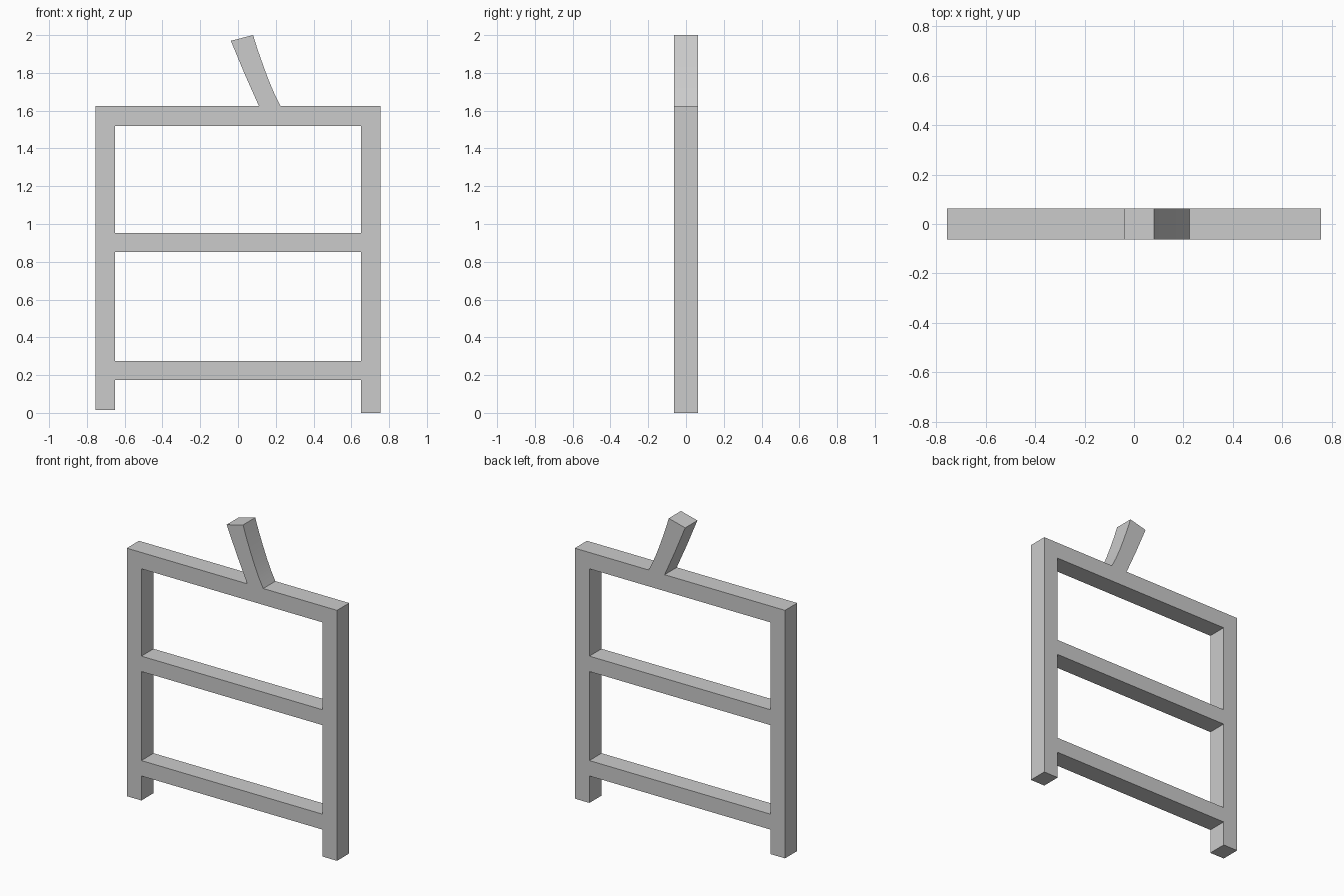
import bpy

cube = bpy.data.objects.get("Cube")
if cube:
    bpy.data.objects.remove(cube, do_unlink=True)

# Plain grey material
grey = bpy.data.materials.new("plain_grey")
grey.use_nodes = True
colour = (0.6, 0.6, 0.6, 1)
grey.diffuse_color = colour
grey.node_tree.nodes["Principled BSDF"].inputs["Base Color"].default_value = colour

HALF_WIDTH, INNER, HALF_DEPTH = 0.755, 0.65, 0.0625
TOP = 1.626
RAIL_LOW, RAIL_MID, RAIL_TOP = (0.175, 0.275), (0.853, 0.953), 1.52

# Outer silhouette: two legs, top rail and the bent stem
stem = [(0.225, TOP), (0.195, 1.685), (0.165, 1.755), (0.135, 1.835),
        (0.105, 1.92), (0.08, 2.0), (-0.038, 1.97), (0.035, 1.795), (0.11, TOP)]
outline = [(-HALF_WIDTH, 0.016), (-INNER, 0.016), (-INNER, RAIL_LOW[0]),
           (INNER, RAIL_LOW[0]), (INNER, 0), (HALF_WIDTH, 0),
           (HALF_WIDTH, TOP), *stem, (-HALF_WIDTH, TOP)]


def opening(bottom, top):
    return [(-INNER, bottom), (-INNER, top), (INNER, top), (INNER, bottom)]


# Filled profile with two openings, extruded through its depth
profile = bpy.data.curves.new("frame_profile", "CURVE")
profile.dimensions = "2D"
profile.fill_mode = "BOTH"
profile.extrude = HALF_DEPTH
for loop in (outline, opening(RAIL_LOW[1], RAIL_MID[0]), opening(RAIL_MID[1], RAIL_TOP)):
    spline = profile.splines.new("POLY")
    spline.points.add(len(loop) - 1)
    for point, (x, z) in zip(spline.points, loop):
        point.co = (x, z, 0, 1)
    spline.use_cyclic_u = True

frame = bpy.data.objects.new("frame_with_stem", profile)
bpy.context.collection.objects.link(frame)
frame.rotation_euler.x = 1.570796
profile.materials.append(grey)

# Turn the profile into a mesh with crisp edges and a softly bent stem
bpy.ops.object.select_all(action="DESELECT")
frame.select_set(True)
bpy.context.view_layer.objects.active = frame
bpy.ops.object.convert(target="MESH")
bpy.ops.object.mode_set(mode="EDIT")
bpy.ops.mesh.select_all(action="SELECT")
bpy.ops.mesh.remove_doubles(threshold=0.0005)
bpy.ops.mesh.normals_make_consistent(inside=False)
bpy.ops.object.mode_set(mode="OBJECT")
bpy.ops.object.shade_smooth_by_angle(angle=0.4)
